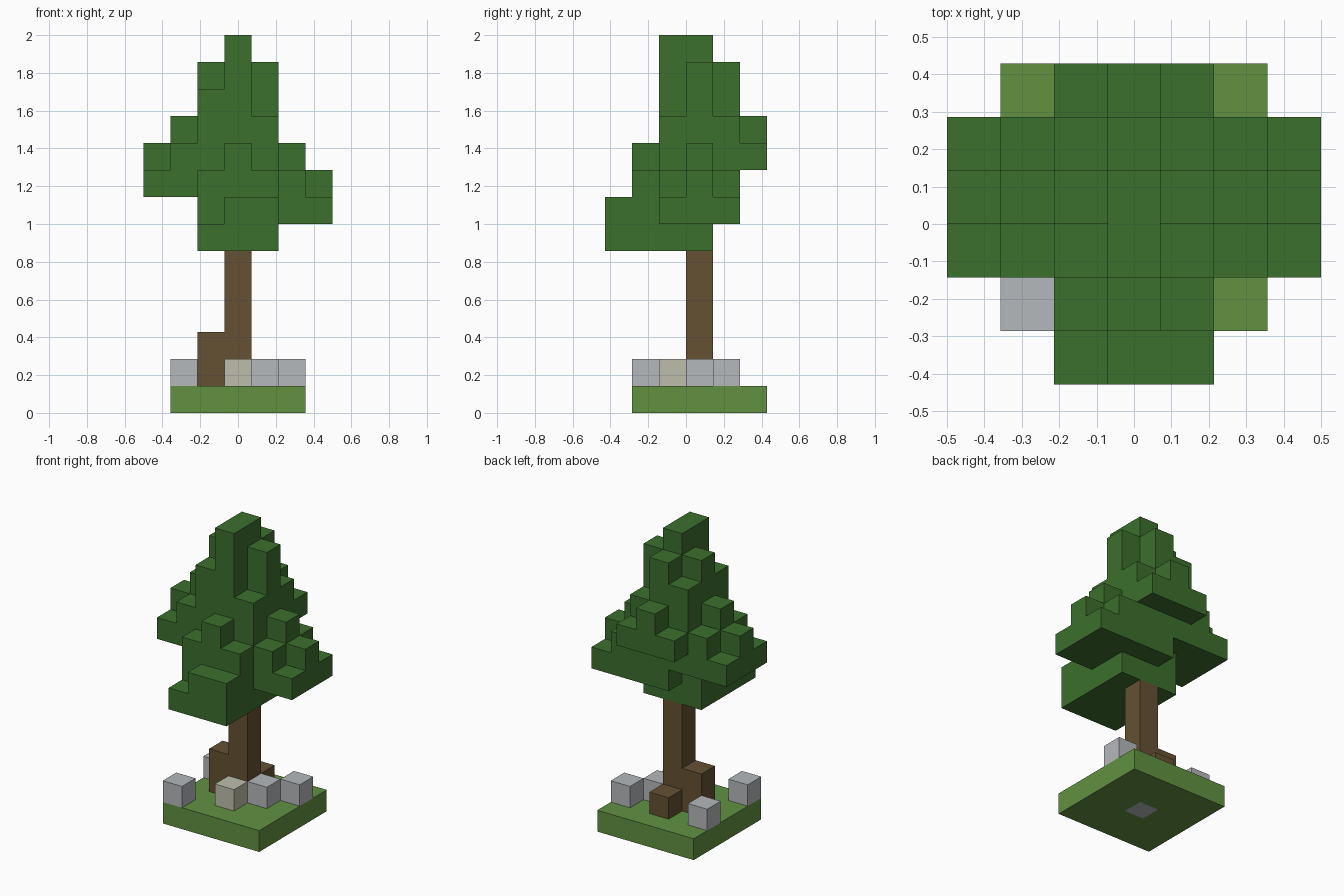
import bpy, bmesh

if "Cube" in bpy.data.objects:
    bpy.data.objects.remove(bpy.data.objects["Cube"])

U = 2 / 14  # edge of one block


def material(name, rgb):
    lin = [((c / 255 + 0.055) / 1.055) ** 2.4 for c in rgb]
    m = bpy.data.materials.new(name)
    m.use_nodes = True
    m.diffuse_color = (*lin, 1)
    bsdf = m.node_tree.nodes["Principled BSDF"]
    bsdf.inputs["Base Color"].default_value = (*lin, 1)
    bsdf.inputs["Roughness"].default_value = 0.9
    return m


LEAF = material("leaf green", (60, 112, 45))
GRASS = material("grass green", (98, 145, 66))
BARK = material("bark brown", (101, 81, 51))
STONE = material("stone grey", (181, 184, 188))
SAND = material("sandstone", (190, 190, 172))


def column(x, y, low, high):
    return {(x, y, z) for z in range(low, high)}


def block_part(name, cells, mat):
    """Outer skin of a set of unit blocks, with flat areas merged."""
    bm = bmesh.new()
    for cell in cells:
        for axis in range(3):
            for side in (0, 1):
                near = list(cell)
                near[axis] += 2 * side - 1
                if tuple(near) in cells:
                    continue
                ring = []
                for p, q in ((0, 0), (1, 0), (1, 1), (0, 1)):
                    c = list(cell)
                    c[axis] += side
                    c[(axis + 1) % 3] += p
                    c[(axis + 2) % 3] += q
                    # x cells are centred on the origin, y cells start at -3
                    ring.append(bm.verts.new(((c[0] - 0.5) * U, (c[1] - 3) * U, c[2] * U)))
                bm.faces.new(ring if side else ring[::-1])
    bmesh.ops.remove_doubles(bm, verts=bm.verts, dist=U / 100)
    bmesh.ops.dissolve_limit(bm, angle_limit=0.01, verts=bm.verts, edges=bm.edges)
    bmesh.ops.recalc_face_normals(bm, faces=bm.faces)
    mesh = bpy.data.meshes.new(name)
    bm.to_mesh(mesh)
    bm.free()
    mesh.materials.append(mat)
    obj = bpy.data.objects.new(name, mesh)
    bpy.context.collection.objects.link(obj)
    return obj


# Ground slab with a stone core under the trunk
core = {(0, 3, 0)}
ground = {(x, y, 0) for x in range(-2, 3) for y in range(1, 6)}
block_part("grass_base", ground - core, GRASS)
block_part("base_core", core, STONE)

# Trunk with two root stumps
block_part("trunk", column(0, 3, 1, 6) | column(-1, 3, 1, 3) | column(0, 4, 1, 2), BARK)

# Loose rocks
for i, (x, y) in enumerate(((-2, 1), (-2, 4), (1, 3), (2, 4))):
    block_part(f"rock_{i + 1}", {(x, y, 1)}, STONE)
block_part("sandstone_rock", {(0, 2, 1)}, SAND)

# Crown: heights of the front, middle and back rows for each x
leaves = set()
rows = {-3: (9, 10, 9), -2: (10, 11, 10), -1: (12, 13, 12), 0: (14, 14, 13),
        1: (11, 13, 11), 2: (9, 10, 9), 3: (8, 9, 8)}
for x, tops in rows.items():
    for y, top in enumerate(tops, start=2):
        if abs(x) <= 1 and y < 4:
            low = 6
        else:
            low = 7 if x >= 0 else 8
        leaves |= column(x, y, low, top)
# Front lobe and back ledge
for x in (-1, 0, 1):
    leaves |= column(x, 0, 6, 7 if x < 0 else 8)
    leaves |= column(x, 1, 6, 9 if x else 10)
    leaves |= column(x, 5, 9, 10 if x else 11)
block_part("leaf_crown", leaves, LEAF)
